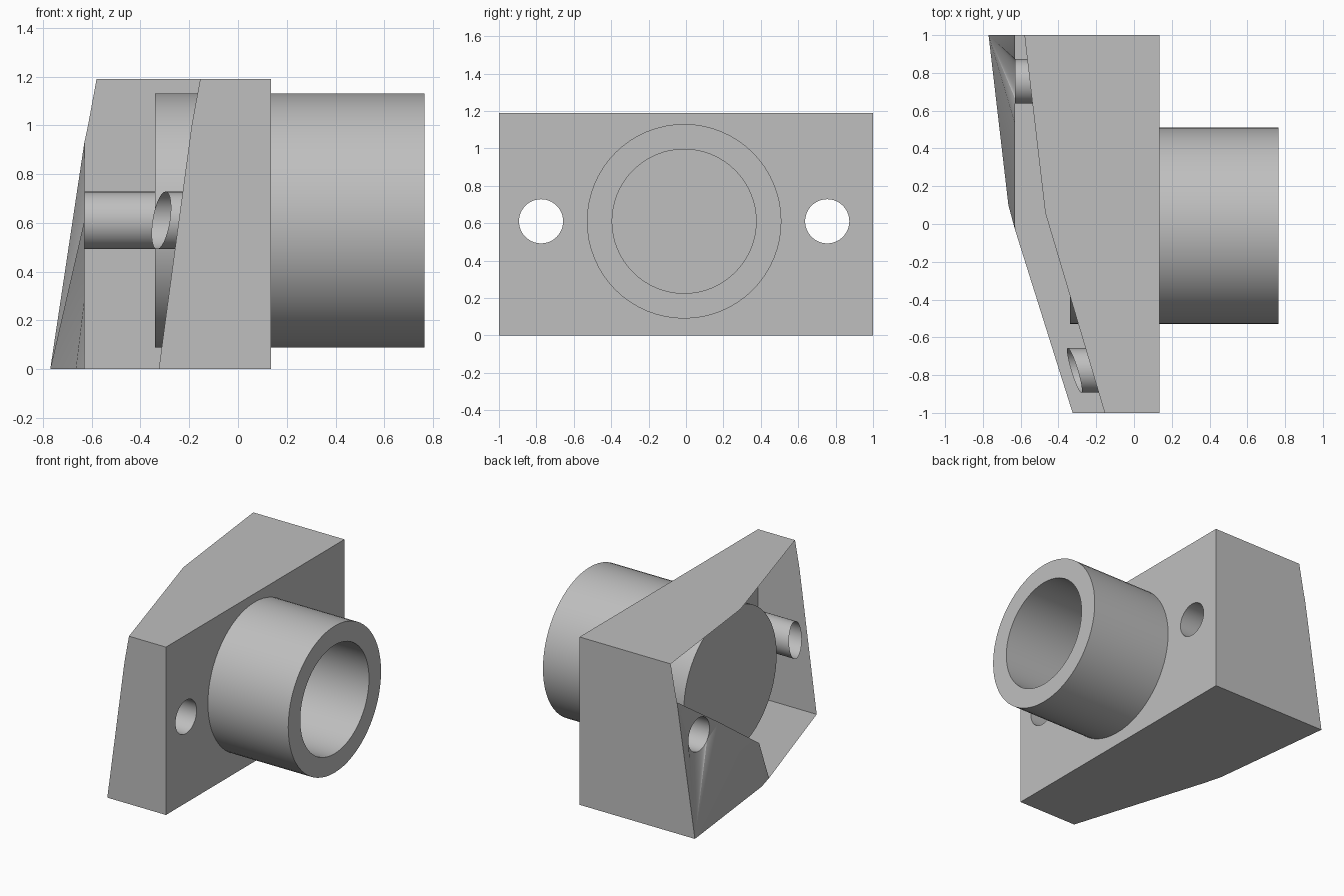
import bpy, bmesh, math

cube = bpy.data.objects.get("Cube")
if cube:
    bpy.data.objects.remove(cube, do_unlink=True)

grey = bpy.data.materials.new("plain grey")
grey.use_nodes = True
colour = (0.52, 0.52, 0.52, 1)
grey.diffuse_color = colour
grey.node_tree.nodes["Principled BSDF"].inputs["Base Color"].default_value = colour

SEG = 64
FRONT = 0.135            # mounting face of the block
TOP = 1.19
AXIS_Y, AXIS_Z = -0.01, 0.61
BORE = 0.118             # bolt hole radius
BOLT = 0.765             # bolt hole offset from the axis
TUBE = 0.52


def ring(bm, x, y, z, r):
    """Circle of vertices about the x axis; x may depend on y and z."""
    verts = []
    for i in range(SEG):
        a = math.tau * i / SEG
        py, pz = y + r * math.cos(a), z + r * math.sin(a)
        px = x(py, pz) if callable(x) else x
        verts.append(bm.verts.new((px, py, pz)))
    return verts


def bridge(bm, a, b):
    for i in range(SEG):
        j = (i + 1) % SEG
        bm.faces.new((a[i], a[j], b[j], b[i]))


def loop_edges(bm, verts):
    return [bm.edges.new((v, verts[(i + 1) % len(verts)])) for i, v in enumerate(verts)]


def polygon(bm, points):
    return bm.faces.new([bm.verts.new(p) for p in points])


def finish(bm, name, recalc=True):
    bmesh.ops.remove_doubles(bm, verts=bm.verts, dist=0.0005)
    if recalc:
        bmesh.ops.recalc_face_normals(bm, faces=bm.faces)
    mesh = bpy.data.meshes.new(name)
    bm.to_mesh(mesh)
    bm.free()
    mesh.materials.append(grey)
    obj = bpy.data.objects.new(name, mesh)
    bpy.context.collection.objects.link(obj)
    bpy.ops.object.select_all(action='DESELECT')
    obj.select_set(True)
    bpy.context.view_layer.objects.active = obj
    bpy.ops.object.shade_smooth_by_angle(angle=math.radians(25))
    return obj


# Block: thin walls, open at the slanted back
bm = bmesh.new()
polygon(bm, [(FRONT, -1, 0), (FRONT, 1, 0), (-0.77, 1, 0),
             (-0.665, 0.1, 0), (-0.63, -0.03, 0), (-0.325, -1, 0)])
polygon(bm, [(FRONT, -1, TOP), (FRONT, 1, TOP), (-0.58, 1, TOP),
             (-0.47, 0.06, TOP), (-0.155, -1, TOP)])
polygon(bm, [(FRONT, -1, 0), (FRONT, -1, TOP), (-0.155, -1, TOP),
             (-0.19, -1, 1), (-0.325, -1, 0)])
polygon(bm, [(FRONT, 1, 0), (FRONT, 1, TOP), (-0.58, 1, TOP), (-0.615, 1, 1),
             (-0.63, 1, 0.93), (-0.77, 1, 0)])

# Mounting face with openings for the tube and both bolt holes
corners = [bm.verts.new((FRONT, y, z)) for y, z in ((-1, 0), (1, 0), (1, TOP), (-1, TOP))]
near = ring(bm, FRONT, AXIS_Y - BOLT, AXIS_Z, BORE)
far = ring(bm, FRONT, AXIS_Y + BOLT, AXIS_Z, BORE)
centre = ring(bm, FRONT, AXIS_Y, AXIS_Z, TUBE)
edges = [e for loop in (corners, near, far, centre) for e in loop_edges(bm, loop)]
bmesh.ops.triangle_fill(bm, use_beauty=True, use_dissolve=False, edges=edges, normal=(1, 0, 0))
finish(bm, "block_walls")


# Back web: facets from the low corner up to the far bolt hole
bm = bmesh.new()
low, high, mid, knee, foot, bend = [bm.verts.new(p) for p in (
    (-0.77, 1, 0), (-0.63, 1, 0.93), (-0.63, 0.53, 0.61),
    (-0.63, 0.08, 0.29), (-0.63, -0.03, 0), (-0.665, 0.1, 0))]
hole = ring(bm, -0.63, AXIS_Y + BOLT, AXIS_Z, BORE)


def anchor(i):
    a = 360 * (i % SEG + 0.5) / SEG
    return high if a < 124 else mid if a < 218 else low


for i in range(SEG):
    here, after = anchor(i), anchor(i + 1)
    nxt = hole[(i + 1) % SEG]
    bm.faces.new((hole[i], here, nxt))
    if here is not after:
        bm.faces.new((here, after, nxt))
for face in ((low, mid, bend), (bend, mid, knee), (bend, knee, foot)):
    bm.faces.new(face)
bmesh.ops.recalc_face_normals(bm, faces=bm.faces)
bm.normal_update()
if sum(f.normal.x * f.calc_area() for f in bm.faces) > 0:
    bmesh.ops.reverse_faces(bm, faces=bm.faces)
finish(bm, "back_web", recalc=False)


# Bolt hole sleeves, the near one trimmed along the slanted back
def slant(y, z):
    return -0.315 - 0.3 * (y + 0.775) + 0.15 * (z - AXIS_Z)


for name, side, end in (("near_bolt_sleeve", -1, slant), ("far_bolt_sleeve", 1, -0.63)):
    bm = bmesh.new()
    y = AXIS_Y + side * BOLT
    bridge(bm, ring(bm, FRONT, y, AXIS_Z, BORE), ring(bm, end, y, AXIS_Z, BORE))
    finish(bm, name)

# Tube: blind bore, closed at its inner end
bm = bmesh.new()
rings = [ring(bm, x, AXIS_Y, AXIS_Z, r) for x, r in
         ((-0.34, TUBE), (0.765, TUBE), (0.765, 0.385), (-0.2, 0.385))]
for a, b in zip(rings, rings[1:]):
    bridge(bm, a, b)
bm.faces.new(rings[0])
bm.faces.new(rings[-1])
finish(bm, "tube")
